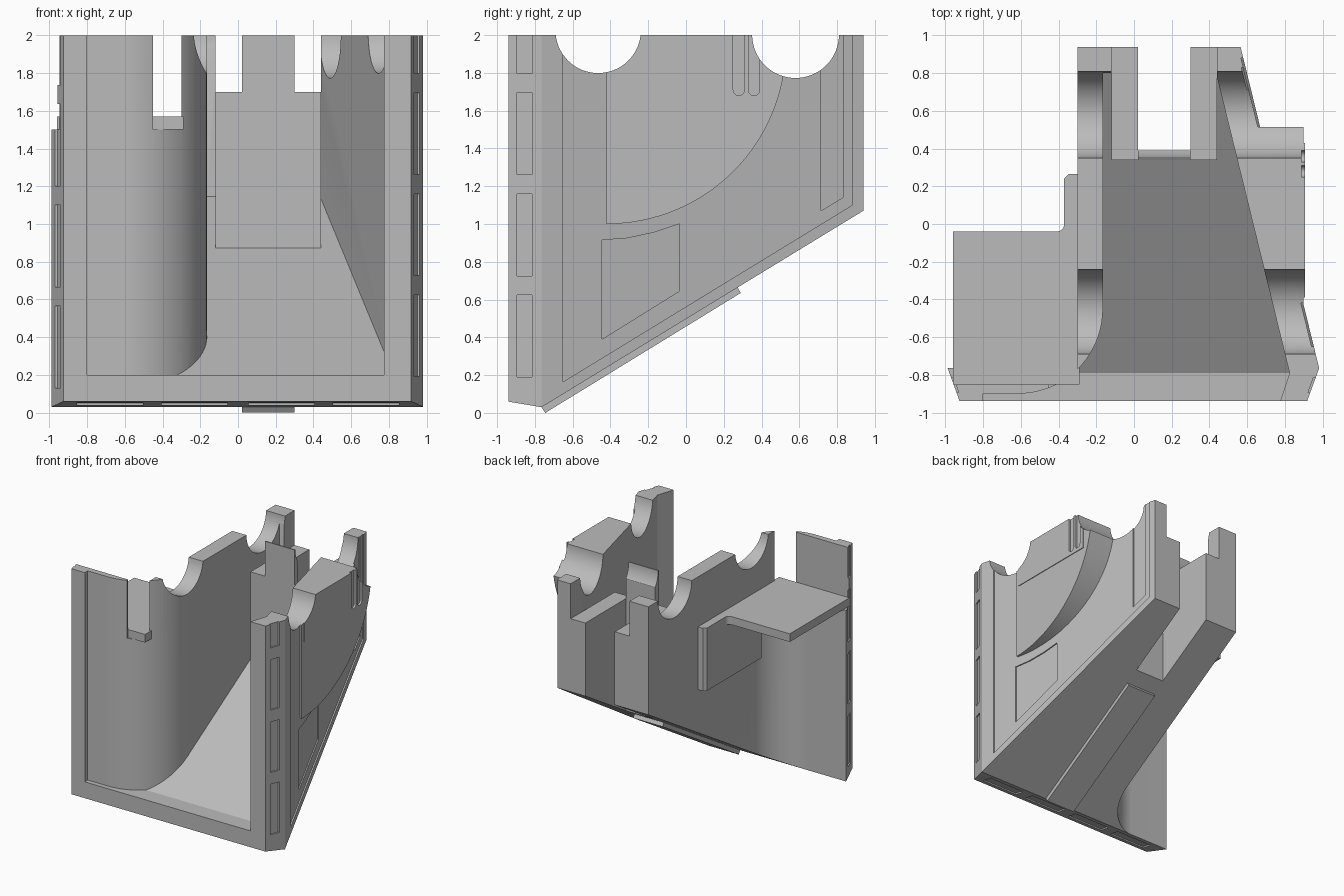
import bpy, bmesh, math

if "Cube" in bpy.data.objects:
    bpy.data.objects.remove(bpy.data.objects["Cube"], do_unlink=True)

GREY = (0.5, 0.5, 0.5, 1)
grey = bpy.data.materials.new("plain_grey")
grey.use_nodes = True
grey.diffuse_color = GREY
grey.node_tree.nodes["Principled BSDF"].inputs["Base Color"].default_value = GREY


def loft(name, loop_a, loop_b):
    """Solid between two matching loops of 3D points."""
    bm = bmesh.new()
    a = [bm.verts.new(p) for p in loop_a]
    b = [bm.verts.new(p) for p in loop_b]
    n = len(a)
    bm.faces.new(a)
    bm.faces.new(b[::-1])
    for i in range(n):
        j = (i + 1) % n
        bm.faces.new((a[i], b[i], b[j], a[j]))
    bmesh.ops.recalc_face_normals(bm, faces=bm.faces)
    mesh = bpy.data.meshes.new(name)
    bm.to_mesh(mesh)
    bm.free()
    mesh.materials.append(grey)
    obj = bpy.data.objects.new(name, mesh)
    bpy.context.collection.objects.link(obj)
    return obj


def plan_prism(name, pts, z0, z1):
    return loft(name, [(x, y, z0) for x, y in pts], [(x, y, z1) for x, y in pts])


def side_prism(name, pts, x0=-2, x1=2):
    return loft(name, [(x0, y, z) for y, z in pts], [(x1, y, z) for y, z in pts])


def box(name, x0, x1, y0, y1, z0, z1):
    return plan_prism(name, [(x0, y0), (x1, y0), (x1, y1), (x0, y1)], z0, z1)


def face_slab(name, pts, face_x, lo, hi):
    """Slab following an upright slanted face x = face_x(y)."""
    return loft(name, [(face_x(y) + lo, y, z) for y, z in pts],
                [(face_x(y) + hi, y, z) for y, z in pts])


def boolean(obj, tool, operation="DIFFERENCE", keep=False):
    tool.hide_render = True
    mod = obj.modifiers.new("cut", "BOOLEAN")
    mod.operation = operation
    mod.solver = "EXACT"
    mod.object = tool
    bpy.ops.object.select_all(action="DESELECT")
    obj.select_set(True)
    bpy.context.view_layer.objects.active = obj
    bpy.ops.object.modifier_apply(modifier=mod.name)
    if not keep:
        bpy.data.objects.remove(tool, do_unlink=True)


def arc(cx, cy, r, a0, a1, n=20):
    steps = [math.radians(a0 + (a1 - a0) * i / n) for i in range(n + 1)]
    return [(cx + r * math.cos(t), cy + r * math.sin(t)) for t in steps]


def rect(y0, y1, z0, z1):
    return [(y0, z0), (y1, z0), (y1, z1), (y0, z1)]


def wall_x(y):
    return 0.982 - 0.2446 * (y + 0.765)


def right_flange_x(y):
    return 0.918 + 0.366 * (y + 0.94)


def left_flange_x(y):
    return -0.925 - 0.36 * (y + 0.94)


# Outer shell: plan outline trimmed by the sloping underside
outline = [(-0.925, -0.94), (0.918, -0.94), (0.982, -0.765), (0.565, 0.94), (-0.3, 0.94)]
outline += arc(-0.615, -0.45, 0.315, 0, -90) + [(-0.988, -0.765)]
shell = plan_prism("outer_shell", outline, -0.1, 2.1)
boolean(shell, side_prism("side_trim", [(-0.96, 0.063), (-0.765, 0.03), (0.96, 1.083),
                                        (0.96, 2), (-0.96, 2)]), "INTERSECT")

# Inner cavity with curved left wall, tapered right wall and sloping floor
cavity_plan = [(-0.8, -1), (-0.8, -0.9)] + arc(-0.615, -0.45, 0.45, -90, 0)
cavity_plan += [(-0.165, 0.8), (-0.12, 0.8), (-0.12, 0.34), (0.44, 0.34), (0.44, 0.78),
                (0.825, -0.79), (0.775, -0.94), (0.775, -1)]
cavity = plan_prism("cavity", cavity_plan, -0.2, 2.4)
boolean(cavity, side_prism("floor_trim", [(-1.2, 0.2), (-0.79, 0.2), (0.96, 1.241),
                                          (0.96, 2.3), (-1.2, 2.3)]), "INTERSECT")
boolean(shell, cavity)

# Rear posts and slot, front notch and the space above the shelf
for x0, x1, y0, y1, z0 in ((-0.12, 0.02, 0.3, 1.1, 1.7), (0.3, 0.44, 0.3, 1.1, 1.7),
                           (0.02, 0.3, 0.39, 1.1, -0.2), (-0.45, -0.3, -1.1, -0.78, 1.5),
                           (-1.2, -0.3, -0.85, 0.0, 1.57), (-1.2, -0.96, -0.85, 0.0, 1.5)):
    boolean(shell, box("cutter", x0, x1, y0, y1, z0, 2.3))

# Recessed panels on the right wall
field = [(-0.65, 0.165), (0.88, 1.1), (0.88, 2.2), (-0.65, 2.2)]
hatch = [(-0.445, 0.39), (-0.035, 0.645), (-0.035, 1.0), (-0.17, 0.955), (-0.31, 0.925),
         (-0.445, 0.915)]
rear_strip = [(0.715, 1.07), (0.83, 1.14), (0.83, 2.2), (0.715, 2.2)]
for pts, depth in ((field, 0.012), (hatch, 0.022), (rear_strip, 0.022)):
    boolean(shell, face_slab("panel_cutter", pts, wall_x, -depth, 0.1))

# Shallow windows along the flange sides and lower front bevel
for face_x, start, side in ((right_flange_x, 0.19, 1), (left_flange_x, 0.13, -1)):
    for i in range(4):
        z0 = start + 0.536 * i
        z1 = z0 + 0.434 if i < 3 else 2.2
        boolean(shell, face_slab("window_cutter", rect(-0.895, -0.815, z0, z1), face_x,
                                 -0.012 * side, 0.1 * side))
for x in (-0.68, -0.23, 0.23, 0.68):
    bevel = [(-0.9, -0.1), (-0.81, -0.1), (-0.81, 0.05), (-0.9, 0.065)]
    boolean(shell, side_prism("bevel_cutter", bevel, x - 0.175, x + 0.175))

# Side pod with rounded underside
pod_side = [(-0.42, 2)] + arc(-0.42, 1.95, 0.95, -90, 0, 32) + [(0.53, 2)]
pod = loft("side_pod", [(wall_x(y) - 0.08, y, z) for y, z in pod_side],
           [(0.9, y, z) for y, z in pod_side])
pod_plate = side_prism("pod_plate", rect(-0.39, 0.43, 1.65, 2), 0.895, 0.906)
for y in (0.28, 0.36):
    groove = [(y + 0.03, 2.2)] + arc(y, 1.71, 0.03, 0, -180, 10) + [(y - 0.03, 2.2)]
    for part in (pod, pod_plate):
        boolean(part, side_prism("groove_cutter", groove, 0.888, 1.1))

# Round saddles through all walls
for y, z, r in ((-0.465, 2.025, 0.226), (0.58, 2.003, 0.23)):
    saddle = side_prism("saddle_cutter", arc(y, z, r, 0, 360, 64)[:-1])
    for part in (shell, pod, pod_plate):
        boolean(part, saddle, keep=True)
    bpy.data.objects.remove(saddle, do_unlink=True)

# Left shelf and its hanging bracket
shelf_plan = [(-0.96, -0.85), (-0.29, -0.85), (-0.29, 0.265), (-0.345, 0.265), (-0.37, 0.24)]
shelf_plan += arc(-0.41, 0.0, 0.04, 0, -90, 6) + [(-0.96, -0.04)]
shelf = plan_prism("left_shelf", shelf_plan, 1.5, 1.57)
bracket = plan_prism("shelf_bracket", [(-0.37, -0.5), (-0.29, -0.5), (-0.29, 0.265),
                                       (-0.345, 0.265), (-0.37, 0.24)], 1.03, 1.52)

# Raised strip under the sloping floor
strip = side_prism("underside_strip", [(-0.765, 0.03), (-0.745, 0.0), (0.29, 0.635),
                                       (0.27, 0.67), (0.26, 0.69), (-0.74, 0.08)], 0.02, 0.3)

for obj in (shell, pod, pod_plate, shelf, bracket, strip):
    bpy.ops.object.select_all(action="DESELECT")
    obj.select_set(True)
    bpy.context.view_layer.objects.active = obj
    bpy.ops.object.shade_smooth_by_angle(angle=math.radians(25))
